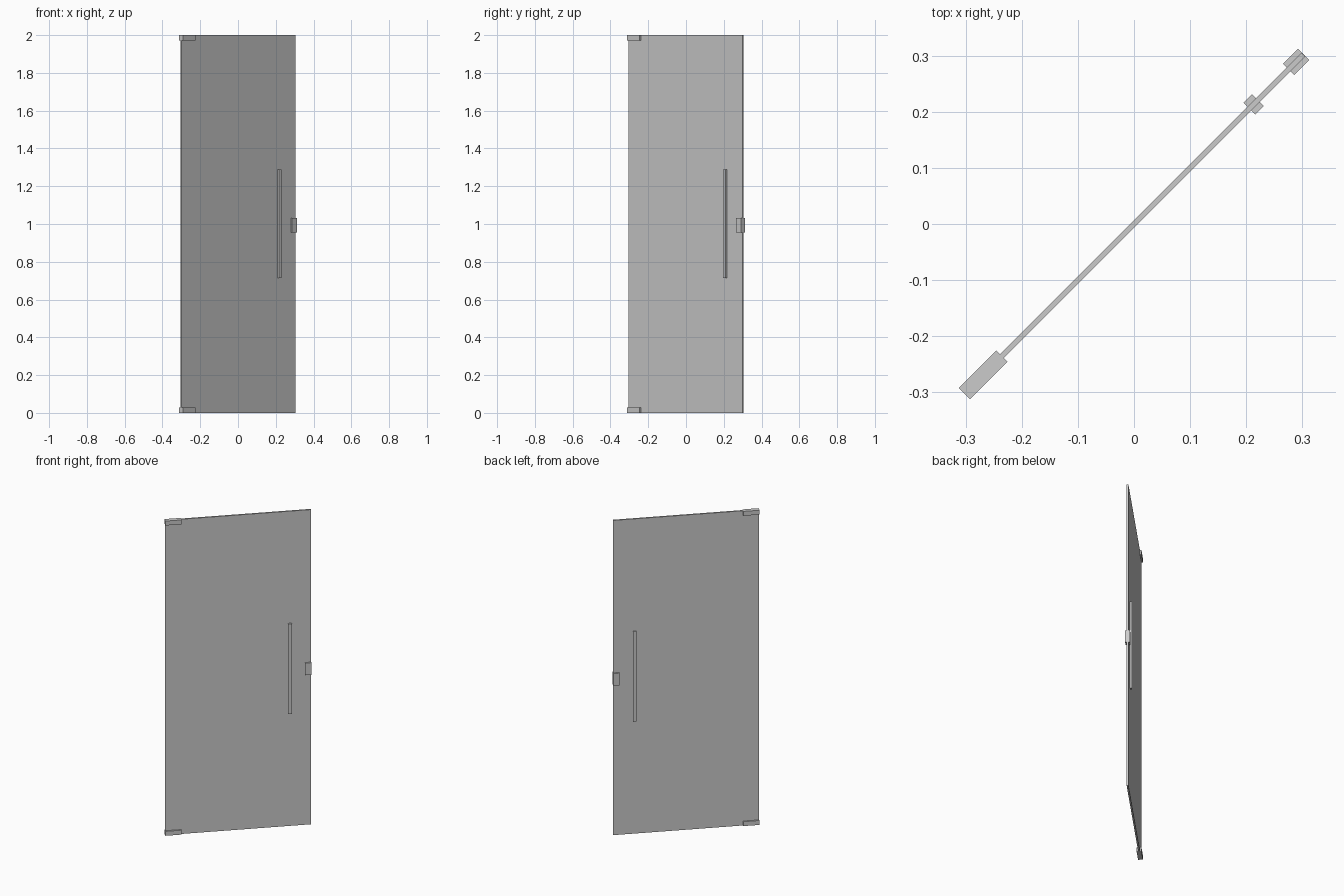
import bpy
from math import radians
from mathutils import Matrix

cube = bpy.data.objects.get("Cube")
if cube:
    bpy.data.objects.remove(cube, do_unlink=True)

grey = bpy.data.materials.new("light_grey")
grey.use_nodes = True
colour = (0.6, 0.6, 0.6, 1)
grey.diffuse_color = colour
grey.node_tree.nodes["Principled BSDF"].inputs["Base Color"].default_value = colour

SWING = Matrix.Rotation(radians(45), 4, "Z")  # the door stands swung open
HALF_WIDTH = 0.427
HEIGHT = 2.0


def box(name, along, z, thickness):
    """Box centred on the door plane, given its spans along the door and in z."""
    bpy.ops.mesh.primitive_cube_add(size=1)
    obj = bpy.context.object
    obj.name = name
    size = (along[1] - along[0], thickness, z[1] - z[0])
    centre = (sum(along) / 2, 0, sum(z) / 2)
    obj.data.transform(SWING @ Matrix.Translation(centre) @ Matrix.Diagonal((*size, 1)))
    obj.data.materials.append(grey)
    return obj


# Glass leaf
box("door_panel", (-HALF_WIDTH, HALF_WIDTH), (0, HEIGHT), 0.01)

# Corner pivot fittings, a hair proud of the leaf's edges
FITTING = 0.028
hinge_span = (-HALF_WIDTH - 0.0005, -0.333)
box("bottom_hinge", hinge_span, (0, FITTING), 0.028)
box("top_hinge", hinge_span, (HEIGHT - FITTING, HEIGHT), 0.028)

# Pull handle and lock, clamped through both sides
box("pull_handle", (0.291, 0.312), (0.715, 1.288), 0.029)
box("lock", (0.39, HALF_WIDTH + 0.0005), (0.954, 1.031), 0.028)
